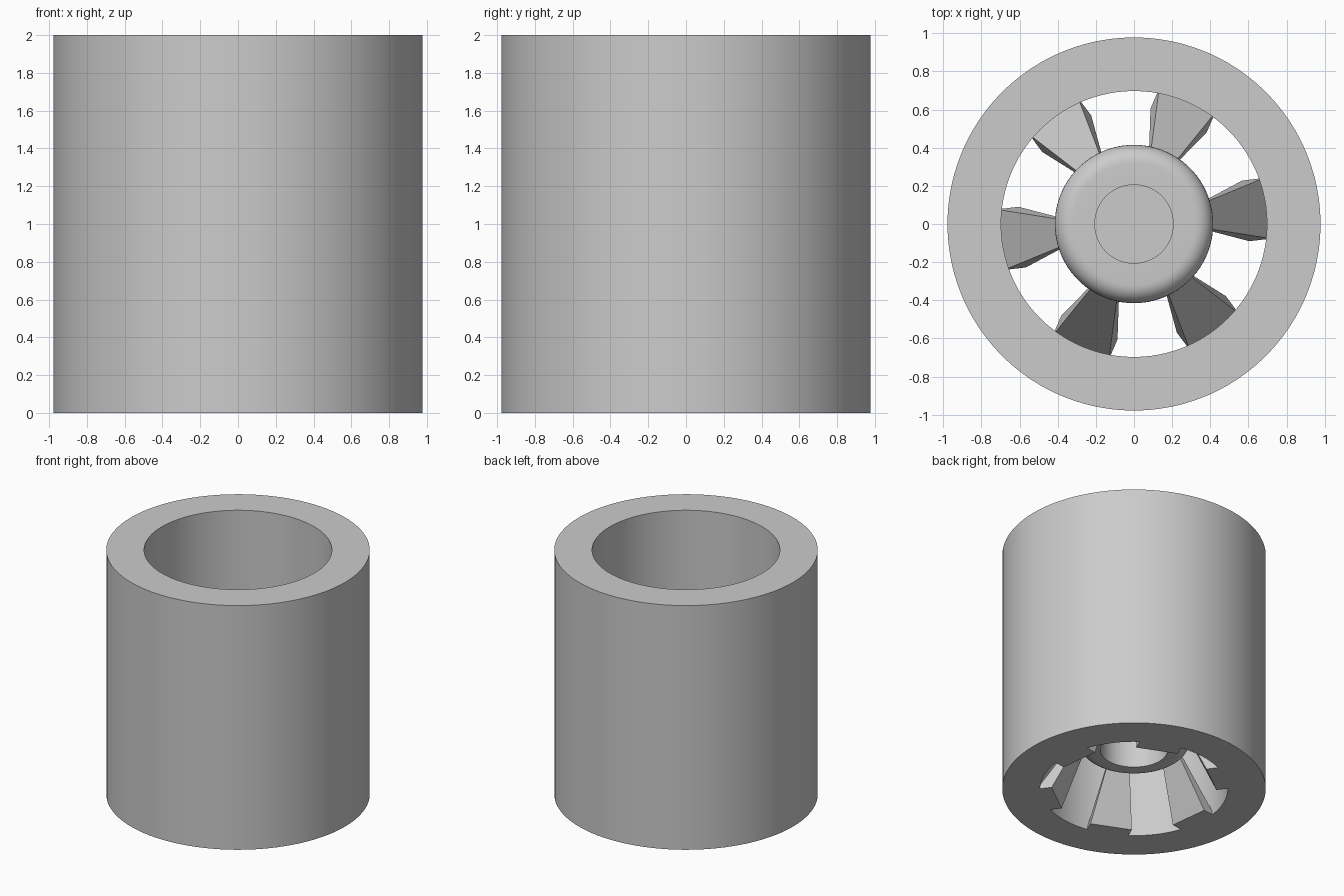
import bpy, bmesh, math
from mathutils import Matrix

cube = bpy.data.objects.get("Cube")
if cube:
    bpy.data.objects.remove(cube, do_unlink=True)

grey = bpy.data.materials.new("plain_grey")
grey.use_nodes = True
colour = (0.6, 0.6, 0.6, 1)
grey.diffuse_color = colour
grey.node_tree.nodes["Principled BSDF"].inputs["Base Color"].default_value = colour


def finish(name, bm):
    bmesh.ops.remove_doubles(bm, verts=bm.verts, dist=1e-5)
    bmesh.ops.recalc_face_normals(bm, faces=bm.faces)
    mesh = bpy.data.meshes.new(name)
    bm.to_mesh(mesh)
    bm.free()
    mesh.materials.append(grey)
    ob = bpy.data.objects.new(name, mesh)
    bpy.context.collection.objects.link(ob)
    bpy.ops.object.select_all(action="DESELECT")
    ob.select_set(True)
    bpy.context.view_layer.objects.active = ob
    bpy.ops.object.shade_smooth_by_angle(angle=math.radians(25))
    return ob


def lathe(name, profile, steps=96):
    """Spin an (r, z) profile around the z axis."""
    bm = bmesh.new()
    verts = [bm.verts.new((r, 0, z)) for r, z in profile]
    edges = [bm.edges.new(pair) for pair in zip(verts, verts[1:])]
    bmesh.ops.spin(bm, geom=verts + edges, cent=(0, 0, 0), axis=(0, 0, 1),
                   angle=math.tau, steps=steps, use_duplicate=False)
    return finish(name, bm)


def arc(r, z, radius, start, end, count=8):
    angles = [math.radians(start + (end - start) * i / count) for i in range(count + 1)]
    return [(r + radius * math.cos(a), z + radius * math.sin(a)) for a in angles]


# Thick outer tube, open at both ends
OUTER, INNER, HEIGHT = 0.978, 0.697, 2.0
lathe("outer_tube", [(INNER, 0), (OUTER, 0), (OUTER, HEIGHT), (INNER, HEIGHT), (INNER, 0)])

# Rounded hub with a blind socket below and a shallow raised cap
LOW, HIGH, ROUND, FLAT = 0.33, 0.70, 0.095, 0.32
hub = [(0, 0.58), (0.25, 0.58), (0.25, LOW)]
hub += arc(FLAT, LOW + ROUND, ROUND, -90, 0)
hub += arc(FLAT, HIGH - ROUND, ROUND, 0, 90)
hub += [(0.208, HIGH), (0.208, HIGH + 0.02), (0, HIGH + 0.02)]
lathe("hub", hub)

# Six tapering struts rising from the tube foot to the hub
bm = bmesh.new()
sections = [(0.59, 0.705, 0.16, 0), (0.36, 0.385, 0.07, 0.5)]
for i in range(6):
    turn = Matrix.Rotation(math.radians(6.7 + 60 * i), 4, "Z")
    rings = []
    for near, far, half, z in sections:
        corners = [(near, -half, z), (far, -half, z), (far, half, z), (near, half, z)]
        rings.append([bm.verts.new(turn @ Matrix.Translation(c).translation) for c in corners])
    low, top = rings
    bm.faces.new(low)
    bm.faces.new(top)
    for k in range(4):
        n = (k + 1) % 4
        bm.faces.new((low[k], low[n], top[n], top[k]))
finish("struts", bm)
